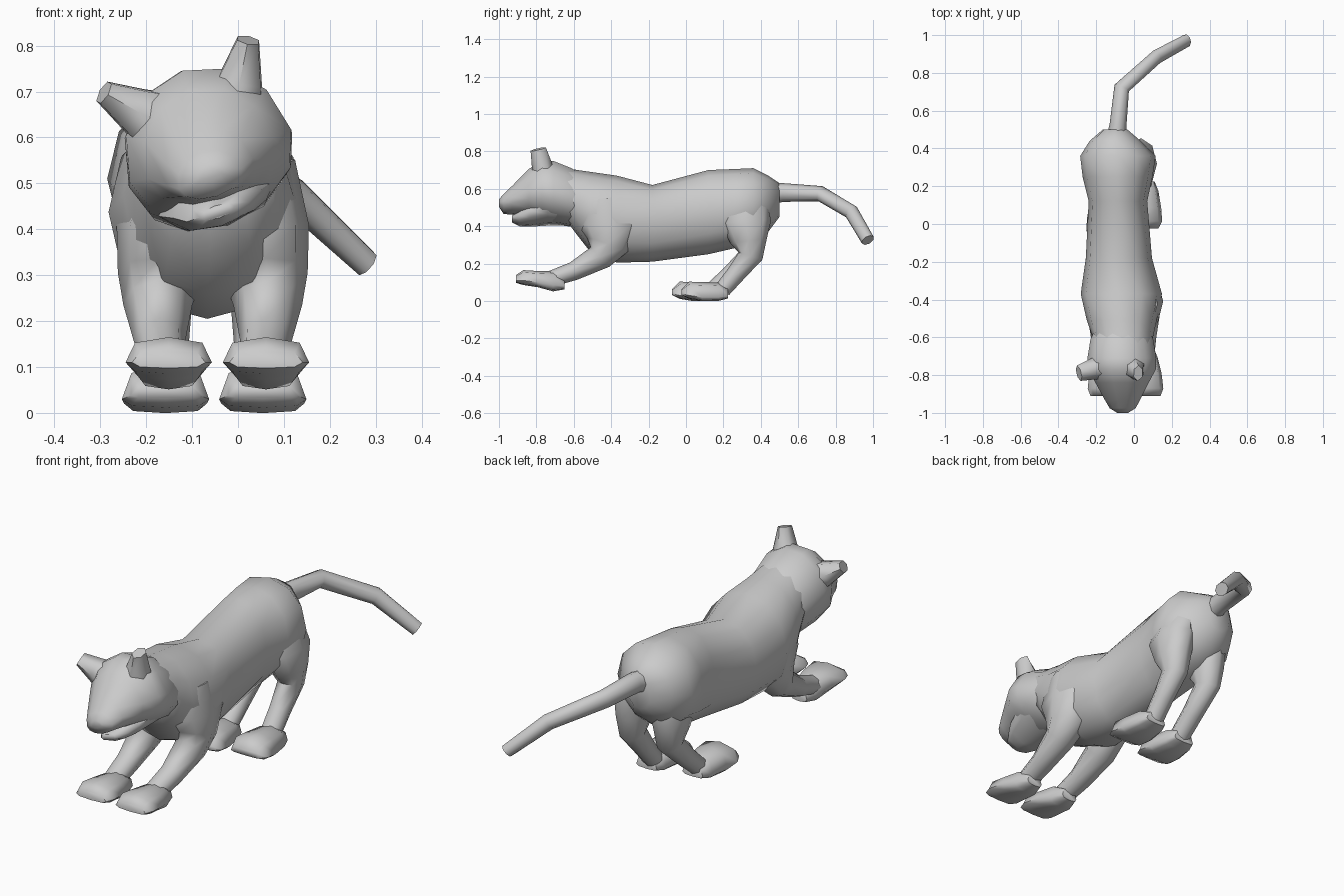
import bpy, bmesh, math
from mathutils import Vector

if "Cube" in bpy.data.objects:
    bpy.data.objects.remove(bpy.data.objects["Cube"])

X, Y, Z = Vector((1, 0, 0)), Vector((0, 1, 0)), Vector((0, 0, 1))


def ring(c, u, v, a, b, n, power=2.0, low=1.0):
    """Rounded section; low scales the half below the centre."""
    pts = []
    for i in range(n):
        t = 2 * math.pi * i / n
        cs, sn = math.cos(t), math.sin(t)
        px = math.copysign(abs(cs) ** (2 / power), cs)
        py = math.copysign(abs(sn) ** (2 / power), sn)
        pts.append(Vector(c) + u * a * px + v * b * py * (low if py < 0 else 1))
    return pts


def loft(name, rings, angle=65):
    bm = bmesh.new()
    rows = [[bm.verts.new(p) for p in r] for r in rings]
    n = len(rows[0])
    for r0, r1 in zip(rows, rows[1:]):
        for i in range(n):
            j = (i + 1) % n
            bm.faces.new((r0[i], r0[j], r1[j], r1[i]))
    bm.faces.new(rows[0])
    bm.faces.new(rows[-1])
    bmesh.ops.recalc_face_normals(bm, faces=bm.faces)
    me = bpy.data.meshes.new(name)
    bm.to_mesh(me)
    bm.free()
    ob = bpy.data.objects.new(name, me)
    bpy.context.collection.objects.link(ob)
    bpy.ops.object.select_all(action='DESELECT')
    ob.select_set(True)
    bpy.context.view_layer.objects.active = ob
    bpy.ops.object.shade_smooth_by_angle(angle=math.radians(angle))
    return ob


def tube(name, pts, n=8, side=X):
    """Sweep of (x, y, z, half width along side, other half width)."""
    cs = [Vector(p[:3]) for p in pts]
    rings = []
    for i, p in enumerate(pts):
        d0 = (cs[i] - cs[max(i - 1, 0)])
        d1 = (cs[min(i + 1, len(cs) - 1)] - cs[i])
        t = (d0.normalized() + d1.normalized()).normalized()
        u = (side - t * side.dot(t)).normalized()
        rings.append(ring(cs[i], u, t.cross(u), p[3], p[4], n))
    return loft(name, rings)


# torso: y, x centre, half width, top, bottom
torso = [(-.64, -.06, .15, .71, .43), (-.58, -.06, .165, .70, .35),
         (-.51, -.065, .185, .69, .26), (-.37, -.067, .215, .67, .205),
         (-.18, -.08, .175, .62, .21), (.12, -.085, .155, .70, .25),
         (.25, -.087, .185, .705, .28), (.36, -.085, .20, .71, .31),
         (.44, -.10, .135, .67, .37), (.50, -.10, .065, .63, .45)]
loft("torso", [ring((x, y, (t + b) / 2), X, Z, w, (t - b) / 2, 12, 2.1)
               for y, x, w, t, b in torso])

# head, tilted sideways: y, height of widest line, half width, height above it
r = math.radians(18)
U, V = Vector((math.cos(r), 0, math.sin(r))), Vector((-math.sin(r), 0, math.cos(r)))
skull = [(-.50, .50, .12, .14), (-.61, .525, .17, .19), (-.71, .55, .187, .205),
         (-.77, .56, .185, .195), (-.84, .555, .145, .155), (-.93, .525, .098, .09),
         (-.975, .51, .072, .062), (-1.0, .52, .03, .022)]
loft("head", [ring((-.06, y, z), U, V, a, b, 12, 2.05, .65) for y, z, a, b in skull])
jaw = [(-.62, .475, .13, .06), (-.74, .47, .135, .052), (-.84, .455, .10, .05),
       (-.89, .438, .07, .032), (-.93, .438, .04, .014)]
loft("lower_jaw", [ring((-.045, y, z), U, V, a, b, 8, 2.3) for y, z, a, b in jaw])

# ears: wide at the base, flattened at the tip
tube("ear_left", [(-.15, -.75, .62, .07, .09), (-.225, -.77, .66, .055, .056),
                  (-.292, -.79, .698, .042, .028)], 6, Y)
tube("ear_right", [(-.02, -.75, .63, .07, .09), (.005, -.77, .725, .055, .054),
                   (.022, -.79, .812, .042, .027)], 6, Y)

# tail
tube("tail", [(-.10, .42, .57, .055, .06), (-.085, .52, .58, .045, .05),
              (-.065, .72, .573, .042, .042), (.12, .885, .475, .036, .04),
              (.28, .972, .325, .03, .036)], 8)

# legs and paws, one pair per pass (s = side sign about the body axis)
for side, s in (("left", -1), ("right", 1)):
    cx = -.055
    tube("front_leg_" + side,
         [(cx + s * .09, -.42, .54, .09, .13), (cx + s * .108, -.41, .40, .102, .165),
          (cx + s * .115, -.42, .30, .092, .115), (cx + s * .12, -.46, .235, .075, .072),
          (cx + s * .116, -.60, .16, .057, .05), (cx + s * .108, -.74, .112, .05, .042)])
    paw = [(-.65, .08, .042, .04), (-.71, .085, .065, .075), (-.79, .10, .085, .06),
           (-.87, .11, .094, .055), (-.91, .11, .08, .028)]
    loft("front_paw_" + side,
         [ring((cx + s * .106 + .01, y, z), X, Z, a, b, 8, 2.8, .45) for y, z, a, b in paw])

    hx, dy = -.058 + s * .10, s * .025
    tube("hind_leg_" + side,
         [(hx - s * .025, .32, .54, .06, .11), (hx - s * .005, .32, .42, .085, .135),
          (hx, .335, .32, .075, .098), (hx, .345, .24, .058, .066),
          (hx, .25 + dy * .5, .14, .05, .05), (hx, .17 + dy, .06, .05, .045)])
    hind = [(.20, .025, .055, .045), (.15, .02, .075, .078), (.06, .02, .09, .082),
            (-.01, .03, .095, .073), (-.05, .038, .075, .025)]
    loft("hind_paw_" + side,
         [ring((hx + s * .006 + .006, y + dy, z), X, Z, a, b, 8, 2.8, .25)
          for y, z, a, b in hind])
